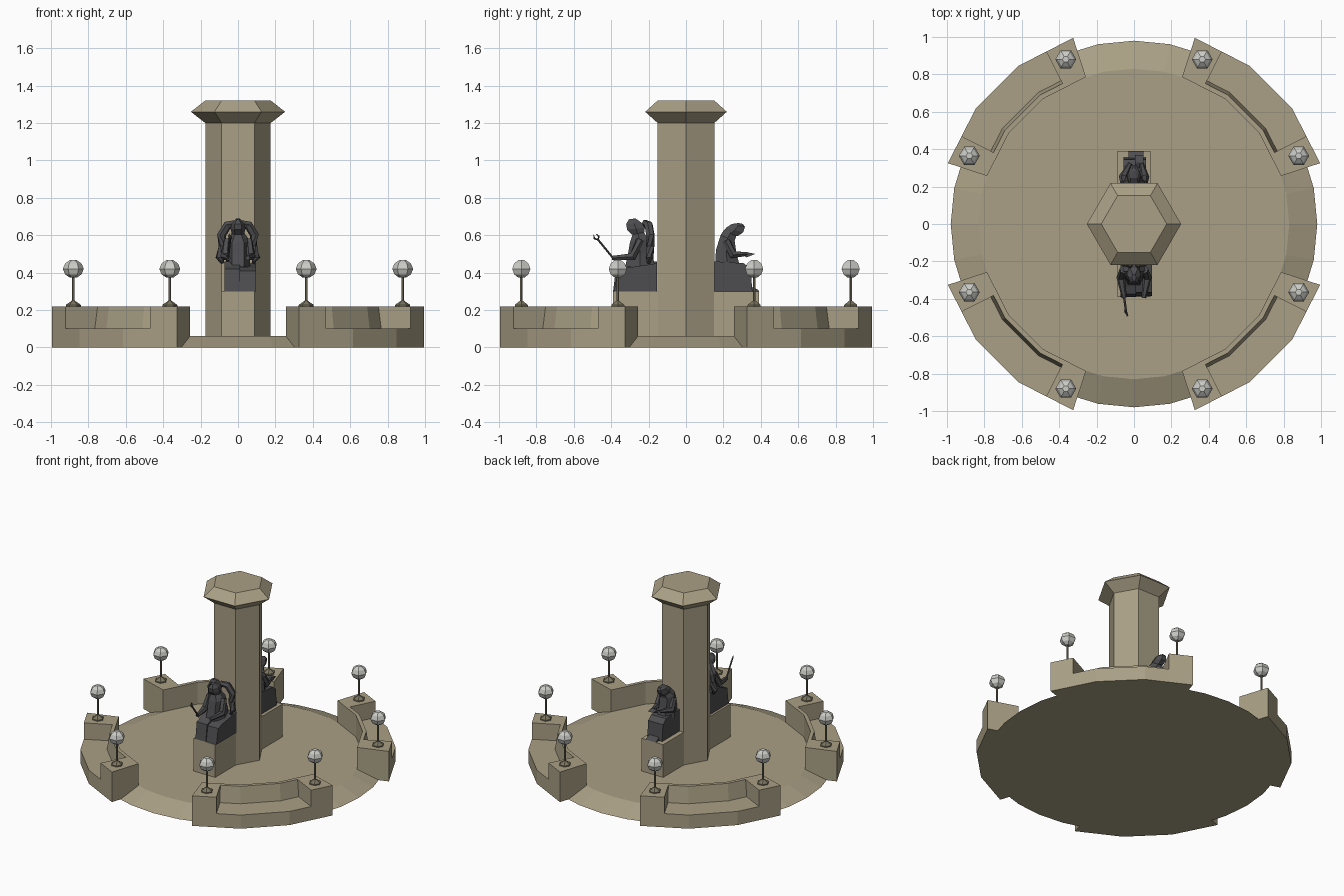
import bpy, bmesh
from math import sin, cos, pi, radians
from mathutils import Vector

if "Cube" in bpy.data.objects:
    bpy.data.objects.remove(bpy.data.objects["Cube"])

def material(name, rgb):
    m = bpy.data.materials.new(name)
    m.diffuse_color = (*rgb, 1)
    m.use_nodes = True
    m.node_tree.nodes["Principled BSDF"].inputs["Base Color"].default_value = m.diffuse_color
    return m

STONE = material("stone", (0.40, 0.35, 0.235))
DARK = material("dark_metal", (0.075, 0.075, 0.08))
POLE = material("pole_metal", (0.20, 0.18, 0.12))
GLASS = material("lamp_glass", (0.60, 0.60, 0.57))

def loft(name, rings, mat):
    """Closed solid through equal-length loops of points."""
    bm = bmesh.new()
    loops = [[bm.verts.new(p) for p in r] for r in rings]
    n = len(loops[0])
    for a, b in zip(loops, loops[1:]):
        for i in range(n):
            j = (i + 1) % n
            bm.faces.new((a[i], a[j], b[j], b[i]))
    bm.faces.new(loops[0])
    bm.faces.new(loops[-1])
    bmesh.ops.recalc_face_normals(bm, faces=bm.faces)
    me = bpy.data.meshes.new(name)
    bm.to_mesh(me)
    bm.free()
    me.materials.append(mat)
    ob = bpy.data.objects.new(name, me)
    bpy.context.collection.objects.link(ob)
    return ob

def lathe(name, profile, n, mat, x=0, y=0):
    return loft(name, [[(x + r * cos(2 * pi * i / n), y + r * sin(2 * pi * i / n), z)
                        for i in range(n)] for r, z in profile], mat)

def tube(name, pts, radii, mat, n=6):
    pts = [Vector(p) for p in pts]
    rings = []
    for i, p in enumerate(pts):
        d = pts[min(i + 1, len(pts) - 1)] - pts[max(i - 1, 0)]
        q = d.to_track_quat('Z', 'Y')
        rings.append([p + q @ Vector((radii[i] * cos(2 * pi * k / n),
                                      radii[i] * sin(2 * pi * k / n), 0)) for k in range(n)])
    return loft(name, rings, mat)

# Platform and central column
lathe("platform", [(0.98, 0), (0.83, 0.06)], 32, STONE)
lathe("column", [(0.175, 0.05), (0.175, 1.2)], 6, STONE)
lathe("column_cap", [(0.175, 1.2), (0.252, 1.26), (0.175, 1.32)], 6, STONE)

# Curved outward-facing benches with end piers and lamps
IN, OUT, TOP, SEAT = 0.827, 1.047, 0.22, 0.10

def arc_section(start, deg, profile):
    k = cos(radians(9)) if deg in (27, 63) else 1
    a = radians(start + deg)
    return [(r * k * cos(a), r * k * sin(a), z) for r, z in profile]

PIER = [(IN, 0), (OUT, 0), (OUT, TOP), (IN, TOP)]
BENCH = [(IN, 0), (OUT, 0), (OUT, SEAT), (0.870, SEAT), (0.853, TOP), (IN, TOP)]

for q in range(4):
    s = q * 90
    loft("bench", [arc_section(s, d, BENCH) for d in (27, 36, 54, 63)], STONE)
    for d0, d1 in ((18.1, 27), (63, 71.9)):
        loft("bench_pier", [arc_section(s, d, PIER) for d in (d0, d1)], STONE)
    for d in (22.5, 67.5):
        x, y = 0.953 * cos(radians(s + d)), 0.953 * sin(radians(s + d))
        lathe("lamp_foot", [(0.040, 0.215), (0.040, 0.228), (0.018, 0.243), (0.008, 0.25)], 6, POLE, x, y)
        lathe("lamp_pole", [(0.007, 0.24), (0.007, 0.375)], 6, POLE, x, y)
        lathe("lamp_globe", [(0.018, 0.373), (0.044, 0.391), (0.056, 0.42),
                             (0.044, 0.449), (0.018, 0.467)], 6, GLASS, x, y)

# Seated statues: u is the distance outward from the column axis
def side_block(name, s, profile, x0, x1, mat):
    return loft(name, [[(x, s * u, z) for u, z in profile] for x in (x0, x1)], mat)

def body(name, s, sections):
    """Sections are (u_back, u_front, z_back, z_front, half_width)."""
    rings = []
    for b, f, zb, zf, w in sections:
        m, zm = (b + f) / 2, (zb + zf) / 2
        rings.append([(-w * .6, s * b, zb), (w * .6, s * b, zb), (w, s * m, zm),
                      (w * .5, s * f, zf), (-w * .5, s * f, zf), (-w, s * m, zm)])
    return loft(name, rings, DARK)

def limb(name, s, pts, radii, n=6):
    return tube(name, [(x, s * u, z) for x, u, z in pts], radii, DARK, n)

for s in (-1, 1):
    side_block("plinth", s, [(0.14, 0.05), (0.39, 0.05), (0.39, 0.30), (0.14, 0.30)], -0.088, 0.088, STONE)

# Front statue with forked staff and horned mantle
f = -1
side_block("front_statue_skirt", f, [(0.155, 0.30), (0.390, 0.30), (0.375, 0.42), (0.335, 0.435),
                                     (0.29, 0.46), (0.155, 0.46)], -0.072, 0.012, DARK)
side_block("front_statue_knee", f, [(0.155, 0.30), (0.385, 0.30), (0.365, 0.41), (0.32, 0.425),
                                    (0.155, 0.45)], 0.012, 0.095, DARK)
body("front_statue_torso", f, [(0.165, 0.325, 0.43, 0.43, 0.066), (0.18, 0.31, 0.50, 0.50, 0.062),
                               (0.20, 0.30, 0.58, 0.56, 0.064), (0.225, 0.285, 0.615, 0.605, 0.035)])
body("front_statue_head", f, [(0.225, 0.29, 0.60, 0.605, 0.032), (0.22, 0.315, 0.64, 0.63, 0.040),
                              (0.235, 0.32, 0.665, 0.66, 0.034), (0.27, 0.305, 0.69, 0.685, 0.012)])
for m in (-1, 1):
    limb("front_statue_horn", f, [(m * 0.01, 0.22, 0.665), (m * 0.055, 0.20, 0.655), (m * 0.088, 0.19, 0.60),
                                  (m * 0.080, 0.19, 0.54), (m * 0.098, 0.195, 0.48), (m * 0.082, 0.20, 0.45)],
         [0.018, 0.024, 0.024, 0.023, 0.022, 0.010])
    limb("front_statue_arm", f, [(m * 0.055, 0.245, 0.575), (m * 0.070, 0.285, 0.485), (m * 0.052, 0.395, 0.478)],
         [0.022, 0.024, 0.013])
limb("staff", f, [(-0.055, 0.375, 0.46), (-0.042, 0.472, 0.578)], [0.006, 0.006])
for m in (-1, 1):
    limb("staff_prong", f, [(-0.042, 0.470, 0.576), (-0.042 + m * 0.007, 0.478 + m * 0.012, 0.588 - m * 0.006),
                            (-0.042 + m * 0.004, 0.487 + m * 0.007, 0.605 - m * 0.002)],
         [0.005, 0.005, 0.002], 4)

# Back statue, hooded, with outstretched hands
b = 1
side_block("back_statue_skirt", b, [(0.152, 0.30), (0.355, 0.30), (0.345, 0.42), (0.31, 0.45),
                                    (0.152, 0.46)], -0.055, 0.065, DARK)
side_block("back_statue_feet", b, [(0.34, 0.30), (0.39, 0.30), (0.385, 0.308), (0.34, 0.33)],
           -0.03, 0.05, DARK)
body("back_statue_torso", b, [(0.155, 0.29, 0.43, 0.43, 0.064), (0.160, 0.27, 0.52, 0.50, 0.060),
                              (0.185, 0.26, 0.60, 0.57, 0.060), (0.205, 0.27, 0.63, 0.60, 0.035)])
body("back_statue_hood", b, [(0.195, 0.275, 0.61, 0.595, 0.034), (0.215, 0.305, 0.64, 0.615, 0.038),
                             (0.245, 0.315, 0.66, 0.645, 0.028), (0.28, 0.305, 0.665, 0.66, 0.010)])
for m in (-1, 1):
    limb("back_statue_arm", b, [(m * 0.05, 0.215, 0.57), (m * 0.058, 0.25, 0.495), (m * 0.03 + 0.01, 0.325, 0.50)],
         [0.022, 0.024, 0.012])
side_block("back_statue_hand", b, [(0.30, 0.495), (0.325, 0.482), (0.37, 0.50), (0.33, 0.508)],
           0.005, 0.05, DARK)
